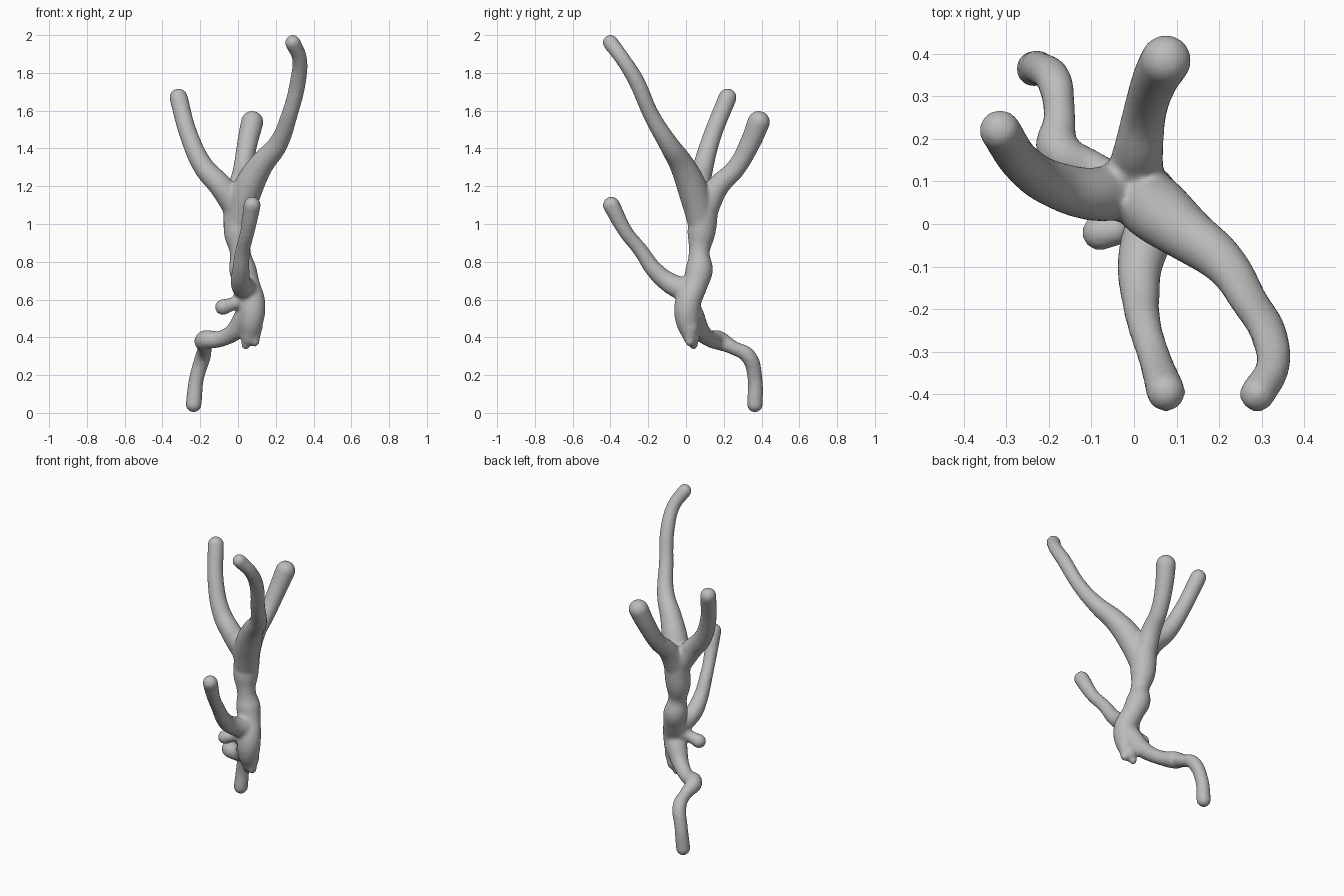
import bpy
import bmesh
from mathutils import Matrix, Vector

default_cube = bpy.data.objects.get("Cube")
if default_cube:
    bpy.data.objects.remove(default_cube, do_unlink=True)

# One plain grey for the whole form
grey = bpy.data.materials.new("soft_grey")
grey.use_nodes = True
grey_colour = (0.5, 0.5, 0.5, 1)
grey.diffuse_color = grey_colour
shader = next(node for node in grey.node_tree.nodes if node.type == "BSDF_PRINCIPLED")
shader.inputs["Base Color"].default_value = grey_colour

# All limbs share one bevelled curve; each path point is x, y, z, radius
limb_curve = bpy.data.curves.new("limb_paths", "CURVE")
limb_curve.dimensions = "3D"
limb_curve.bevel_depth = 1
limb_curve.bevel_resolution = 6
limb_curve.resolution_u = 10
limb_curve.use_fill_caps = True
end_balls = []


def add_limb(*path):
    """Add a tapering tube along the path, with a rounded ball at each end."""
    spline = limb_curve.splines.new("BEZIER")
    spline.radius_interpolation = "CARDINAL"
    spline.bezier_points.add(len(path) - 1)
    for point, (x, y, z, radius) in zip(spline.bezier_points, path):
        point.co = (x, y, z)
        point.radius = radius
        point.handle_left_type = point.handle_right_type = "AUTO"
    end_balls.extend([path[0], path[-1]])


# Trunk, pinched in the middle and swelling towards the fork
add_limb((.06, .03, .4, .045), (.07, .01, .48, .064), (.075, .01, .58, .07),
         (.05, .05, .68, .066), (.025, .07, .76, .073), (.012, .07, .85, .056),
         (0, .08, .94, .073), (0, .09, 1.04, .078), (0, .09, 1.13, .08))

# Two short nubs at the foot of the trunk
add_limb((.05, .03, .45, .04), (.04, .04, .355, .022))
add_limb((.08, .02, .45, .05), (.09, .02, .375, .025))

# Side knob
add_limb((.05, .02, .61, .055), (-.02, -.01, .58, .036), (-.08, -.02, .56, .043))

# Upper left-hand branch, in the rear
add_limb((0, .09, 1.07, .07), (-.09, .07, 1.2, .064), (-.18, .09, 1.3, .056),
         (-.26, .14, 1.47, .049), (-.315, .22, 1.67, .049))

# Upper rear branch
add_limb((0, .09, 1.05, .07), (.01, .17, 1.2, .06), (.025, .26, 1.29, .052),
         (.05, .34, 1.43, .055), (.075, .385, 1.54, .06))

# Tall branch sweeping to the front
add_limb((0, .08, 1, .07), (.045, .04, 1.17, .08), (.12, -.02, 1.31, .067),
         (.21, -.09, 1.42, .053), (.27, -.18, 1.57, .044), (.32, -.27, 1.77, .043),
         (.325, -.34, 1.88, .04), (.29, -.4, 1.96, .042))

# Low front branch
add_limb((.05, .02, .64, .065), (.015, -.09, .69, .055), (.015, -.17, .76, .046),
         (.025, -.24, .86, .04), (.05, -.32, .96, .039), (.075, -.395, 1.1, .046))

# Bent lower limb, running back and then down to the ground
add_limb((.05, .03, .52, .065), (-.02, .08, .43, .05), (-.1, .13, .39, .044),
         (-.175, .17, .385, .052), (-.175, .25, .345, .038),
         (-.185, .33, .3, .042), (-.22, .365, .18, .04), (-.235, .365, .045, .043))

# Convert the tubes to a mesh and round off their ends
curve_object = bpy.data.objects.new("limb_paths", limb_curve)
bpy.context.collection.objects.link(curve_object)
bpy.context.view_layer.update()
depsgraph = bpy.context.evaluated_depsgraph_get()
mesh = bpy.data.meshes.new_from_object(curve_object.evaluated_get(depsgraph))
bpy.data.objects.remove(curve_object, do_unlink=True)

bm = bmesh.new()
bm.from_mesh(mesh)
for x, y, z, radius in end_balls:
    bmesh.ops.create_icosphere(bm, subdivisions=3, radius=radius,
                               matrix=Matrix.Translation(Vector((x, y, z))))
bm.to_mesh(mesh)
bm.free()
mesh.materials.clear()
mesh.materials.append(grey)

# Fuse everything into a single smooth skin with softened forks
body = bpy.data.objects.new("branching_body", mesh)
bpy.context.collection.objects.link(body)
fuse = body.modifiers.new("fuse_limbs", "REMESH")
fuse.mode = "VOXEL"
fuse.voxel_size = .01
fuse.use_smooth_shade = True
soften = body.modifiers.new("soften_forks", "SMOOTH")
soften.factor = .5
soften.iterations = 8
